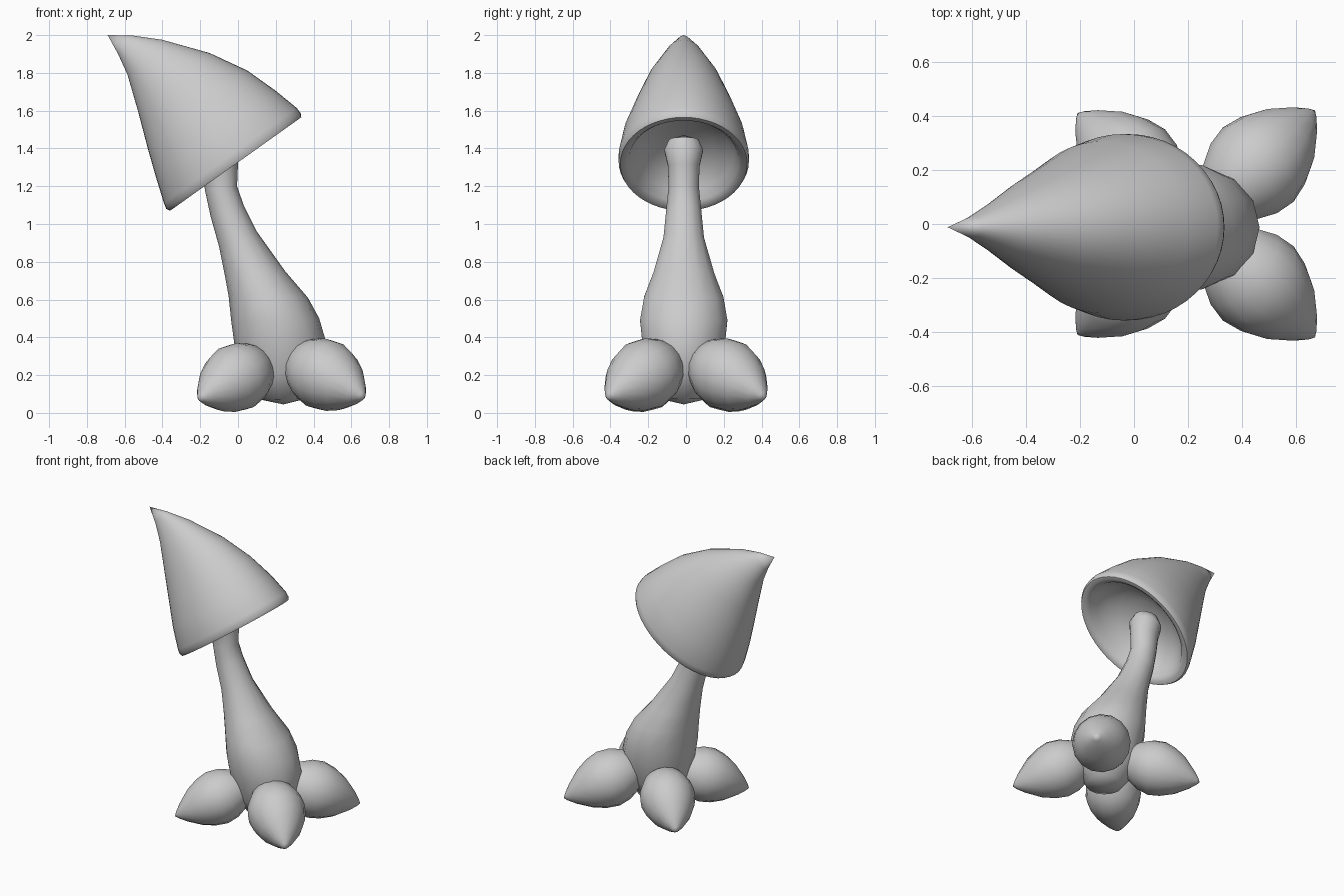
import bpy, bmesh, math
from mathutils import Vector

if "Cube" in bpy.data.objects:
    bpy.data.objects.remove(bpy.data.objects["Cube"])

grey = bpy.data.materials.new("grey")
grey.diffuse_color = (0.6, 0.6, 0.6, 1)
grey.use_nodes = True
grey.node_tree.nodes["Principled BSDF"].inputs["Base Color"].default_value = grey.diffuse_color


def loft(name, rings, sides, angle=50):
    """Skin closed rings given as (centre, half axis u, half axis v); both ends close to a pole."""
    bm = bmesh.new()
    loops = []
    for c, u, v in rings:
        if u.length < 1e-5:
            loops.append([bm.verts.new(c)] * sides)
            continue
        loops.append([bm.verts.new(c + u * math.cos(a) + v * math.sin(a))
                      for a in (2 * math.pi * i / sides for i in range(sides))])
    for a, b in zip(loops, loops[1:]):
        for i in range(sides):
            j = (i + 1) % sides
            quad = list(dict.fromkeys((a[i], a[j], b[j], b[i])))
            bm.faces.new(quad)
    bmesh.ops.recalc_face_normals(bm, faces=bm.faces)
    mesh = bpy.data.meshes.new(name)
    bm.to_mesh(mesh)
    bm.free()
    mesh.materials.append(grey)
    obj = bpy.data.objects.new(name, mesh)
    bpy.context.collection.objects.link(obj)
    bpy.ops.object.select_all(action='DESELECT')
    obj.select_set(True)
    bpy.context.view_layer.objects.active = obj
    bpy.ops.object.shade_smooth_by_angle(angle=math.radians(angle))
    return obj


def span(xl, zl, xr, zr, w):
    """Ring spanning a left and right outline point, with half width w in y."""
    left, right = Vector((xl, -0.012, zl)), Vector((xr, -0.012, zr))
    return (left + right) / 2, (right - left) / 2, Vector((0, w, 0))


# Stalk: bulbous at the base, narrowing and leaning to the left
loft("stalk", [span(*r) for r in (
    (0.24, 0.045, 0.24, 0.045, 0),
    (0.12, 0.07, 0.36, 0.075, 0.12),
    (0.02, 0.20, 0.45, 0.22, 0.20),
    (-0.02, 0.37, 0.465, 0.38, 0.225),
    (-0.035, 0.48, 0.43, 0.50, 0.237),
    (-0.05, 0.62, 0.37, 0.61, 0.215),
    (-0.07, 0.73, 0.25, 0.75, 0.165),
    (-0.10, 0.88, 0.10, 0.96, 0.11),
    (-0.145, 1.04, 0.03, 1.10, 0.095),
    (-0.175, 1.18, -0.005, 1.20, 0.083),
    (-0.19, 1.29, 0.0, 1.32, 0.085),
    (-0.21, 1.37, 0.0, 1.41, 0.105),
    (-0.19, 1.43, -0.03, 1.46, 0.08),
    (-0.12, 1.47, -0.12, 1.47, 0))], 14)

# Cap: bent cone outside, rolled lip, hollow dome inside
outer = [span(*r) for r in (
    (-0.69, 2.0, -0.69, 2.0, 0),
    (-0.635, 1.90, -0.56, 1.998, 0.04),
    (-0.585, 1.79, -0.40, 1.975, 0.10),
    (-0.53, 1.60, -0.15, 1.905, 0.19),
    (-0.475, 1.39, 0.05, 1.812, 0.262),
    (-0.435, 1.25, 0.20, 1.705, 0.318),
    (-0.392, 1.11, 0.31, 1.615, 0.345),
    (-0.38, 1.08, 0.333, 1.585, 0.345),
    (-0.36, 1.07, 0.335, 1.565, 0.336))]
centre, u, v = outer[-1]
up = Vector((-0.58, 0, 0.815))
inner = [(centre + up * h, u * s, v * s) for s, h in (
    (0.93, 0.0), (0.87, 0.02), (0.80, 0.07), (0.68, 0.13),
    (0.48, 0.18), (0.25, 0.205), (0, 0.21))]
loft("cap", outer + inner, 48, 60)

# Feet: four bulbs, each ending in a point that dips outwards
bulb = ((-0.25, 0), (-0.22, 0.08), (-0.16, 0.14), (-0.08, 0.178), (0, 0.19),
        (0.08, 0.172), (0.16, 0.135), (0.25, 0.068), (0.295, 0.025), (0.314, 0))
for side, cx, cz, size in (("right", 0.46, 0.2, 1.0), ("left", -0.01, 0.185, 0.95)):
    for place, sy in (("front", -1), ("back", 1)):
        sx = 1 if side == "right" else -1
        axis = Vector((0.67 * sx, 0.64 * sy, -0.38)).normalized()
        u = axis.cross(Vector((0, 0, 1))).normalized()
        v = axis.cross(u)
        c = Vector((cx, 0.22 * sy, cz))
        loft(f"{place}_{side}_foot",
             [(c + axis * t * size, u * r * size, v * r * size) for t, r in bulb], 16)
